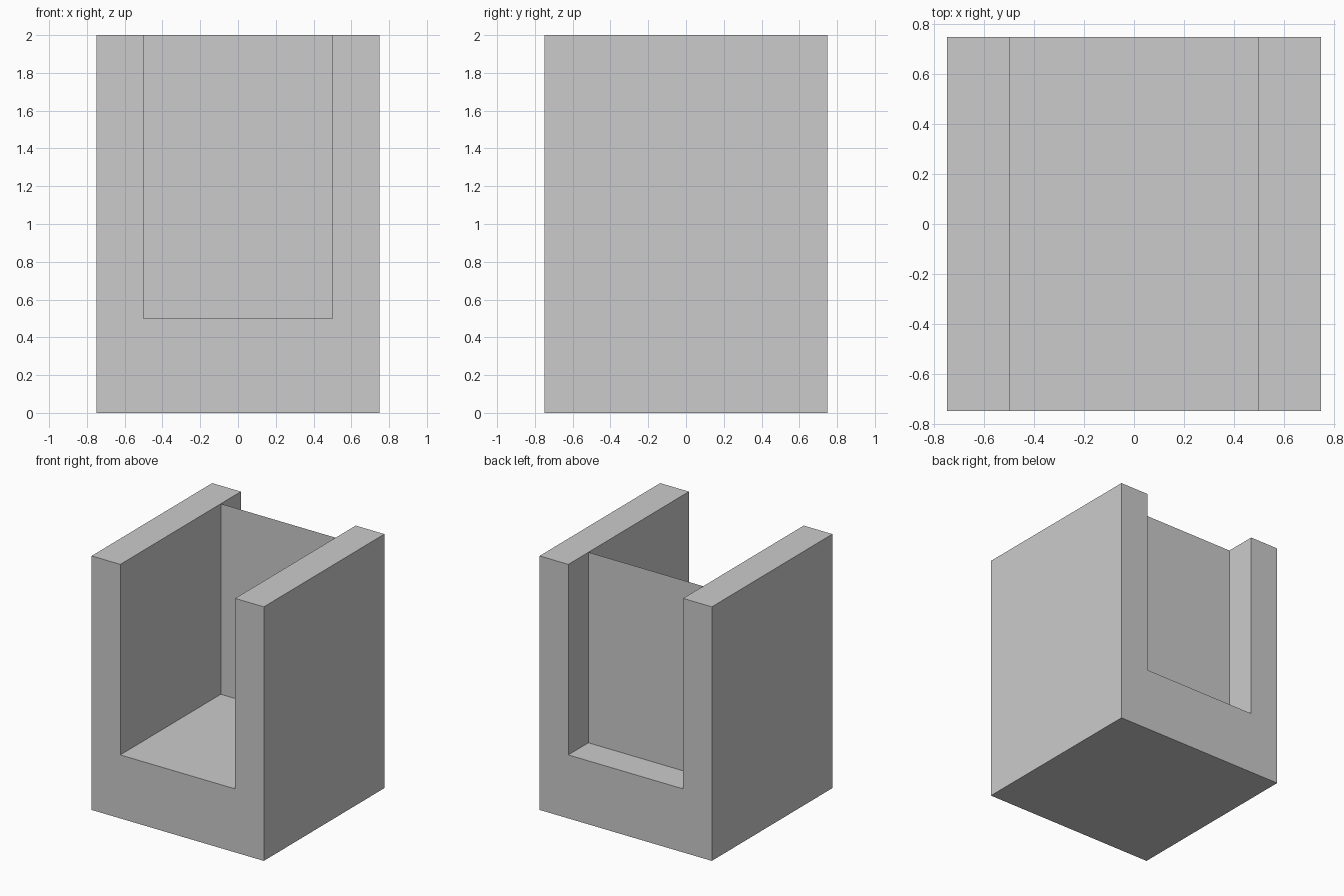
import bpy
import bmesh

if "Cube" in bpy.data.objects:
    bpy.data.objects.remove(bpy.data.objects["Cube"])


def extruded_profile(name, points, y0, depth):
    """Extrude an x/z outline along y; zero depth leaves a flat sheet."""
    bm = bmesh.new()
    face = bm.faces.new([bm.verts.new((x, y0, z)) for x, z in points])
    if depth:
        ext = bmesh.ops.extrude_face_region(bm, geom=[face], use_keep_orig=True)
        moved = [g for g in ext["geom"] if isinstance(g, bmesh.types.BMVert)]
        bmesh.ops.translate(bm, verts=moved, vec=(0, depth, 0))
        bmesh.ops.recalc_face_normals(bm, faces=bm.faces[:])
    mesh = bpy.data.meshes.new(name)
    bm.to_mesh(mesh)
    bm.free()
    obj = bpy.data.objects.new(name, mesh)
    bpy.context.collection.objects.link(obj)
    return obj


OUTER, INNER, FLOOR, TOP = 0.75, 0.5, 0.5, 2.0

# U-shaped body: thick base with two side walls
half = [(OUTER, 0), (OUTER, TOP), (INNER, TOP), (INNER, FLOOR)]
outline = half + [(-x, z) for x, z in reversed(half)]
extruded_profile("channel_body", outline, -0.75, 1.5)

# Thin back panel closing the channel, set in from the rear
panel = [(-INNER, FLOOR), (INNER, FLOOR), (INNER, TOP), (-INNER, TOP)]
extruded_profile("back_panel", panel, 0.5, 0)
